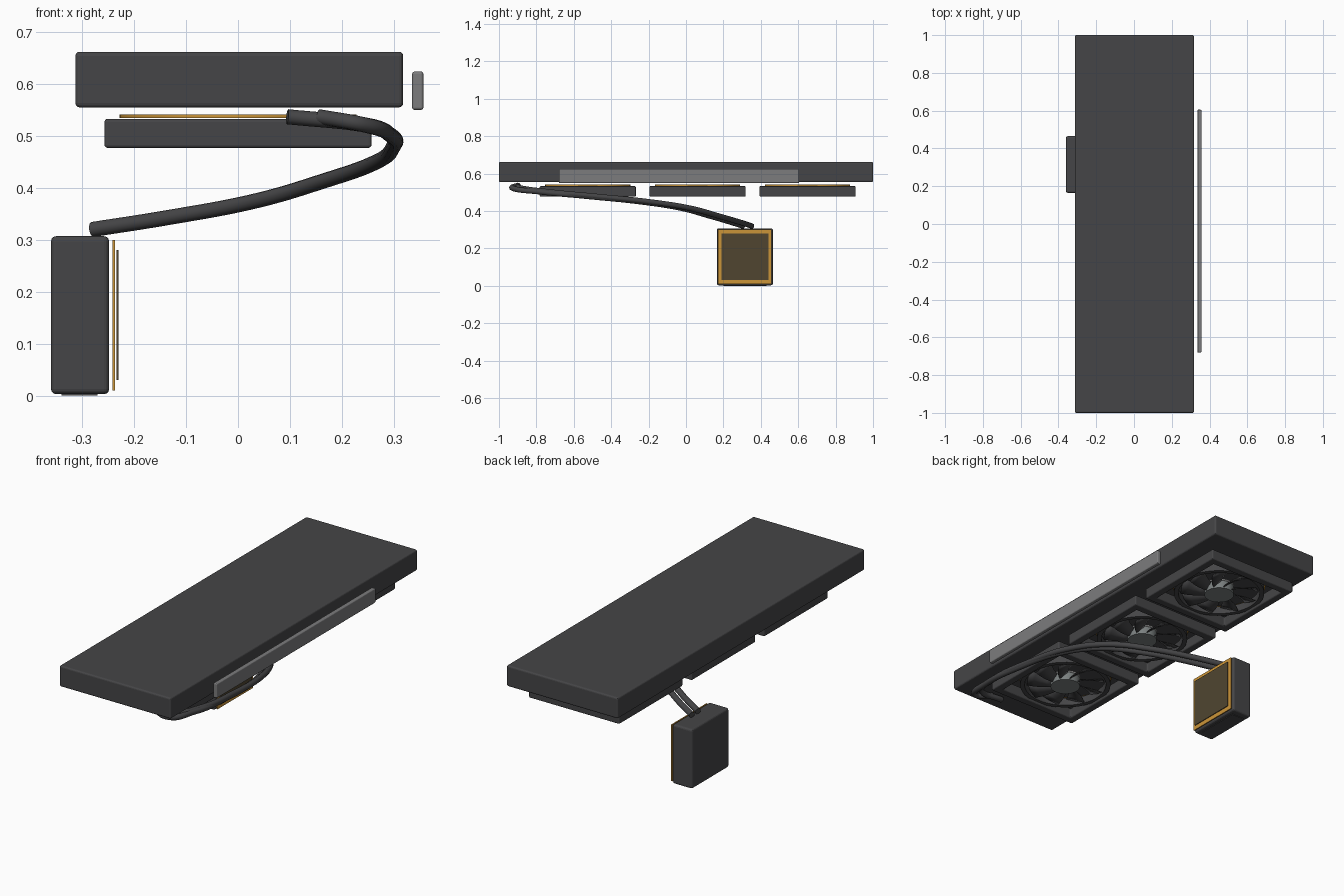
import bpy, bmesh, math
from mathutils import Matrix, Vector

cube = bpy.data.objects.get("Cube")
if cube:
    bpy.data.objects.remove(cube, do_unlink=True)


def material(name, r, g, b):
    m = bpy.data.materials.new(name)
    m.use_nodes = True
    m.diffuse_color = (r, g, b, 1)
    m.node_tree.nodes["Principled BSDF"].inputs["Base Color"].default_value = (r, g, b, 1)
    return m


DARK = material("charcoal", 0.06, 0.06, 0.063)
GREY = material("mid grey", 0.2, 0.2, 0.205)
HUB = material("hub grey", 0.2, 0.22, 0.22)
GOLD = material("gold", 0.6, 0.3, 0.04)
OLIVE = material("dark olive", 0.08, 0.06, 0.03)
WHITE = material("white", 0.9, 0.9, 0.9)


def finish(name, bm, mat, bevel=0, smooth=False):
    bmesh.ops.recalc_face_normals(bm, faces=bm.faces[:])
    mesh = bpy.data.meshes.new(name)
    bm.to_mesh(mesh)
    bm.free()
    mesh.materials.append(mat)
    ob = bpy.data.objects.new(name, mesh)
    bpy.context.collection.objects.link(ob)
    if bevel:
        mod = ob.modifiers.new("soft edges", "BEVEL")
        mod.width = bevel
        mod.segments = 3
    if smooth:
        bpy.ops.object.select_all(action="DESELECT")
        ob.select_set(True)
        bpy.context.view_layer.objects.active = ob
        bpy.ops.object.shade_smooth_by_angle(angle=math.radians(35))
    return ob


def box(name, x, y, z, mat, bevel=0):
    """Box from three (low, high) ranges."""
    bm = bmesh.new()
    size = [b - a for a, b in (x, y, z)]
    mid = [(a + b) / 2 for a, b in (x, y, z)]
    bmesh.ops.create_cube(bm, size=1, matrix=Matrix.Translation(mid) @ Matrix.Diagonal((*size, 1)))
    return finish(name, bm, mat, bevel)


def lathe(name, profile, y, mat, steps=48):
    """Spin a closed (radius, z) profile around a vertical axis at x = 0."""
    bm = bmesh.new()
    vs = [bm.verts.new((r, y, z)) for r, z in profile]
    edges = [bm.edges.new((vs[i - 1], vs[i])) for i in range(len(vs))]
    bmesh.ops.spin(bm, geom=vs + edges, cent=(0, y, 0), axis=(0, 0, 1),
                   angle=math.tau, steps=steps)
    bmesh.ops.remove_doubles(bm, verts=bm.verts[:], dist=1e-5)
    return finish(name, bm, mat, smooth=True)


def disc(name, y, z0, z1, radius, mat):
    bm = bmesh.new()
    bmesh.ops.create_cone(bm, cap_ends=True, segments=40, radius1=radius, radius2=radius,
                          depth=z1 - z0, matrix=Matrix.Translation((0, y, (z0 + z1) / 2)))
    return finish(name, bm, mat, smooth=True)


def frame(name, y, half, inner, z0, z1):
    """Square ring with a square opening."""
    bm = bmesh.new()
    rings = []
    for h, z in ((half, z0), (half, z1), (inner, z1), (inner, z0)):
        rings.append([bm.verts.new((sx * h, y + sy * h, z))
                      for sx, sy in ((-1, -1), (1, -1), (1, 1), (-1, 1))])
    for i in range(4):
        a, b = rings[i - 1], rings[i]
        for j in range(4):
            bm.faces.new((a[j - 1], a[j], b[j], b[j - 1]))
    return finish(name, bm, DARK, 0.006)


def blades(name, y, count=9):
    """Pitched, swept blades between hub and shroud."""
    bm = bmesh.new()
    for i in range(count):
        rows = []
        for k in range(5):
            t = k / 4
            r = 0.06 + 0.13 * t
            a = math.tau * i / count + 0.25 * t
            w = 0.26 - 0.02 * t
            rows.append([bm.verts.new((r * math.cos(a + s * w), y + r * math.sin(a + s * w),
                                       0.505 + s * 0.016)) for s in (-1, 0, 1)])
        for p, q in zip(rows, rows[1:]):
            for j in range(2):
                bm.faces.new((p[j], p[j + 1], q[j + 1], q[j]))
    ob = finish(name, bm, DARK, smooth=True)
    ob.modifiers.new("thickness", "SOLIDIFY").thickness = 0.004
    return ob


# Radiator and side strip
box("radiator", (-0.313, 0.318), (-1, 1), (0.555, 0.662), DARK, 0.008)
box("side_strip", (0.335, 0.357), (-0.68, 0.605), (0.55, 0.624), GREY, 0.005)

# Three fans
for n, y in enumerate((-0.525, 0.062, 0.65), 1):
    frame(f"fan_frame_{n}", y, 0.257, 0.215, 0.477, 0.533)
    lathe(f"fan_shroud_{n}", [(0.2, 0.49), (0.222, 0.49), (0.222, 0.53), (0.2, 0.53)], y, DARK)
    lathe(f"fan_light_ring_{n}", [(0.215, 0.535), (0.228, 0.535), (0.228, 0.541), (0.215, 0.541)],
          y, GOLD)
    disc(f"fan_hub_{n}", y, 0.48, 0.522, 0.072, HUB)
    disc(f"fan_hub_light_{n}", y, 0.524, 0.53, 0.074, WHITE)
    blades(f"fan_blades_{n}", y)

# Pump block with its floating face plates
box("pump_block", (-0.36, -0.248), (0.165, 0.465), (0.003, 0.307), DARK, 0.01)
box("pump_gold_plate", (-0.242, -0.237), (0.172, 0.458), (0.01, 0.3), GOLD)
box("pump_face_plate", (-0.234, -0.23), (0.19, 0.44), (0.03, 0.28), OLIVE)
box("pump_base", (-0.34, -0.27), (0.2, 0.43), (0, 0.004), DARK)

# Twin hoses from pump to radiator
PATH = [(0.24, -0.9, 0.522), (0.293, -0.75, 0.502), (0.298, -0.5, 0.478),
        (0.26, -0.2, 0.447), (0.17, 0, 0.415), (0.03, 0.15, 0.374),
        (-0.14, 0.26, 0.342), (-0.28, 0.33, 0.32)]
for name, start, shift in (("hose_outer", 0.155, -0.027), ("hose_inner", 0.095, 0.022)):
    curve = bpy.data.curves.new(name, "CURVE")
    curve.dimensions = "3D"
    curve.bevel_depth = 0.0145
    curve.bevel_resolution = 4
    curve.use_fill_caps = True
    curve.resolution_u = 10
    spline = curve.splines.new("BEZIER")
    points = [Vector((start, -0.9, 0.537))] + [Vector(p) + Vector((0, shift, 0)) for p in PATH]
    spline.bezier_points.add(len(points) - 1)
    for bp, p in zip(spline.bezier_points, points):
        bp.co = p
        bp.handle_left_type = bp.handle_right_type = "AUTO"
    curve.materials.append(DARK)
    bpy.context.collection.objects.link(bpy.data.objects.new(name, curve))
